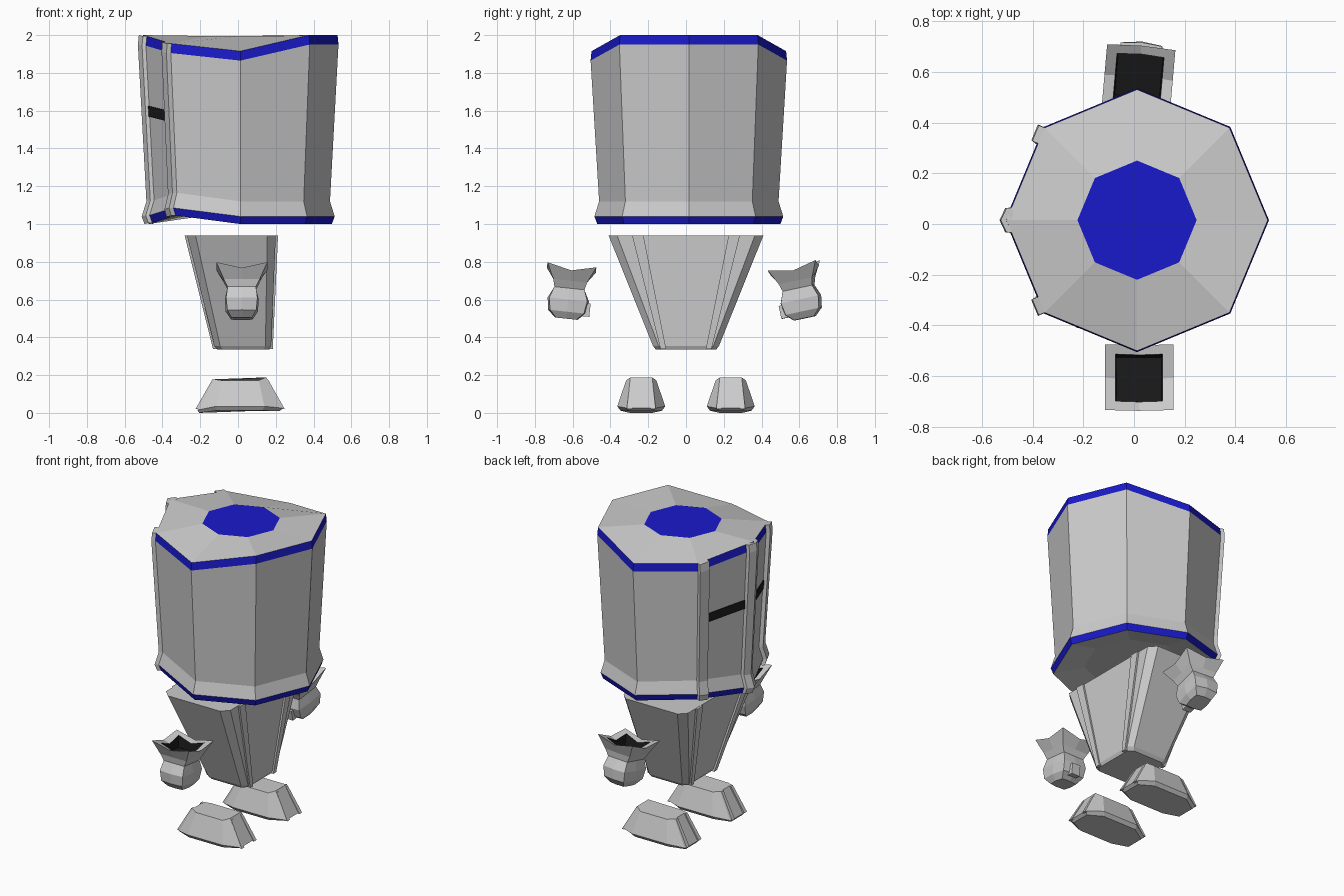
import bpy, bmesh
from math import sin, cos, pi, radians
from mathutils import Vector, Matrix

if "Cube" in bpy.data.objects:
    bpy.data.objects.remove(bpy.data.objects["Cube"])


def material(name, color):
    m = bpy.data.materials.new(name)
    m.diffuse_color = color
    m.use_nodes = True
    m.node_tree.nodes["Principled BSDF"].inputs["Base Color"].default_value = m.diffuse_color
    return m


GREY = material("grey", (0.8, 0.8, 0.8, 1))
BLUE = material("blue", (0.01, 0.01, 0.6, 1))
BLACK = material("black", (0.01, 0.01, 0.01, 1))


def loft(name, rings, mats=None, caps=(GREY, GREY), xf=None):
    """Closed flat-shaded skin through rings of equal point count."""
    bm = bmesh.new()
    slots = [GREY, BLUE, BLACK]
    vs = [[bm.verts.new(p) for p in r] for r in rings]
    n = len(rings[0])
    for k in range(len(vs) - 1):
        for i in range(n):
            j = (i + 1) % n
            f = bm.faces.new((vs[k][i], vs[k][j], vs[k + 1][j], vs[k + 1][i]))
            f.material_index = slots.index(mats[k] if mats else GREY)
    for ring, m in ((vs[0], caps[0]), (vs[-1], caps[1])):
        bm.faces.new(ring).material_index = slots.index(m)
    if xf:
        bm.transform(xf)
    bmesh.ops.recalc_face_normals(bm, faces=bm.faces)
    me = bpy.data.meshes.new(name)
    bm.to_mesh(me)
    bm.free()
    for m in slots:
        me.materials.append(m)
    ob = bpy.data.objects.new(name, me)
    bpy.context.collection.objects.link(ob)
    return ob


# Helmet: octagon whose rim dips at the sides
LOW = [0, 0, 0, .045, 0, .045, 0, 0]
DIP = [0, 0, .085, .045, 0, .045, .085, 0]
NONE = [0] * 8


def octagon(r, z, dz):
    return [Vector((.012 + r * cos(i * pi / 4), .015 + r * sin(i * pi / 4), z + dz[i]))
            for i in range(8)]


drop = [-d for d in DIP]
V = [octagon(.485, 1.0, LOW), octagon(.5, 1.04, LOW), octagon(.475, 1.12, LOW),
     octagon(.52, 1.95, drop), octagon(.515, 2.0, drop)]
loft("helmet", [octagon(.3, 1.04, NONE)] + V + [octagon(.235, 1.995, NONE)],
     [GREY, BLUE, GREY, GREY, BLUE, GREY], (GREY, BLUE))


def on_panel(a, b, i, j, t, off):
    """Point on the helmet panel between corner i and j, pushed out by off."""
    ang = (i + j) * pi / 8
    return a.lerp(b, t) + Vector((cos(ang), sin(ang), 0)) * off


# Nose ridge
ridge = []
for r in V:
    def p(j, t, off):
        return on_panel(r[4], r[j], 4, j, t, off)
    ridge.append([p(3, .15, -.01), p(3, .11, .018), r[4] + Vector((-.022, 0, 0)),
                  p(5, .11, .018), p(5, .15, -.01), r[4] + Vector((.02, 0, 0))])
loft("nose_ridge", ridge)

for side, i in (("left", 3), ("right", 5)):
    # Corner strips
    loft("helmet_strip_" + side,
         [[on_panel(r[i], r[4], i, 4, t, o) for t, o in
           ((0, -.01), (0, .025), (.17, .025), (.17, -.01))] for r in V])
    # Eye slits
    a = V[2][i].lerp(V[3][i], .54)
    b = V[2][4].lerp(V[3][4], .58)
    slit = []
    for t in (.17, .87):
        slit.append([on_panel(a, b, i, 4, t, o) + Vector((0, 0, dz))
                     for dz, o in ((-.028, -.01), (-.028, .005), (.028, .006), (.028, -.01))])
    loft("eye_slit_" + side, slit, [BLACK], (BLACK, BLACK))


# Torso: tapered box with cut corners
def cut_box(x0, x1, h, c, z):
    return [(x0 + c, -h, z), (x1 - c, -h, z), (x1, -h + c, z), (x1, h - c, z),
            (x1 - c, h, z), (x0 + c, h, z), (x0, h - c, z), (x0, -h + c, z)]


loft("torso", [cut_box(-.11, .165, .16, .03, .335), cut_box(-.125, .175, .175, .03, .355),
               cut_box(-.27, .2, .41, .045, .94)])
for s in (-1, 1):
    for name, xb, xt, d in (("front", -.12, -.27, -.012), ("back", .172, .2, .012)):
        loft("torso_strip_" + name,
             [[(xb - d, s * .105, .337), (xb + d, s * .105, .337),
               (xb + d, s * .135, .337), (xb - d, s * .135, .337)],
              [(xt - d, s * .225, .938), (xt + d, s * .225, .938),
               (xt + d, s * .285, .938), (xt - d, s * .285, .938)]])


# Hands: fist flaring into an open cuff with raised corners
def square(hx, hy, z, lift=0.0, rnd=1.0):
    pts = []
    for x, y in ((-1, -1), (0, -1), (1, -1), (1, 0), (1, 1), (0, 1), (-1, 1), (-1, 0)):
        k = bool(x and y)
        s = rnd if k else 1
        pts.append((x * hx * s, y * hy * s, z + lift * k))
    return pts


for side, y, tilt, turn in ((-1, -.618, -6, 0), (1, .598, 12, -5)):
    xf = (Matrix.Translation((.02, y, .65)) @ Matrix.Rotation(radians(turn), 4, 'Z')
          @ Matrix.Rotation(radians(tilt), 4, 'X'))
    loft("hand", [square(.06, .06, -.152, 0, .9), square(.085, .1, -.115, 0, .9),
                  square(.09, .11, -.05, 0, .92), square(.075, .08, .01),
                  square(.095, .09, .05), square(.135, .13, .105, .03),
                  square(.093, .093, .09, .03), square(.088, .088, .045)],
         [GREY] * 6 + [BLACK], (GREY, BLACK), xf)
    # Thumb
    loft("thumb", [[(x, -side * yy, z) for x, z in
                    ((-.025, -.13), (.035, -.13), (.035, -.06), (-.025, -.06))]
                   for yy in (.08, .12)], xf=xf)


# Feet: tapered wedge with pointed ends and end strips
def sole(x0, x1, e, h, m, z, zs):
    return [(x0, -e, z), (x0 + m, -h, zs), (x1 - m, -h, zs), (x1, -e, z + .01),
            (x1, e, z + .01), (x1 - m, h, zs), (x0 + m, h, zs), (x0, e, z)]


for s in (-1, 1):
    xf = Matrix.Translation((0, s * .237, 0))
    loft("foot", [sole(-.205, .22, .06, .11, .09, 0, .012),
                  sole(-.215, .24, .075, .127, .1, .015, .035),
                  sole(-.125, .15, .058, .08, .04, .178, .172)], xf=xf)
    for q in (-1, 1):
        for xb, xt, d in ((-.215, -.125, -.01), (.24, .15, .008)):
            loft("foot_strip",
                 [[(x - d, q * a, z), (x + d, q * a, z), (x + d, q * b, z), (x - d, q * b, z)]
                  for x, a, b, z in ((xb, .05, .077, .02), (xt, .038, .058, .178))], xf=xf)
